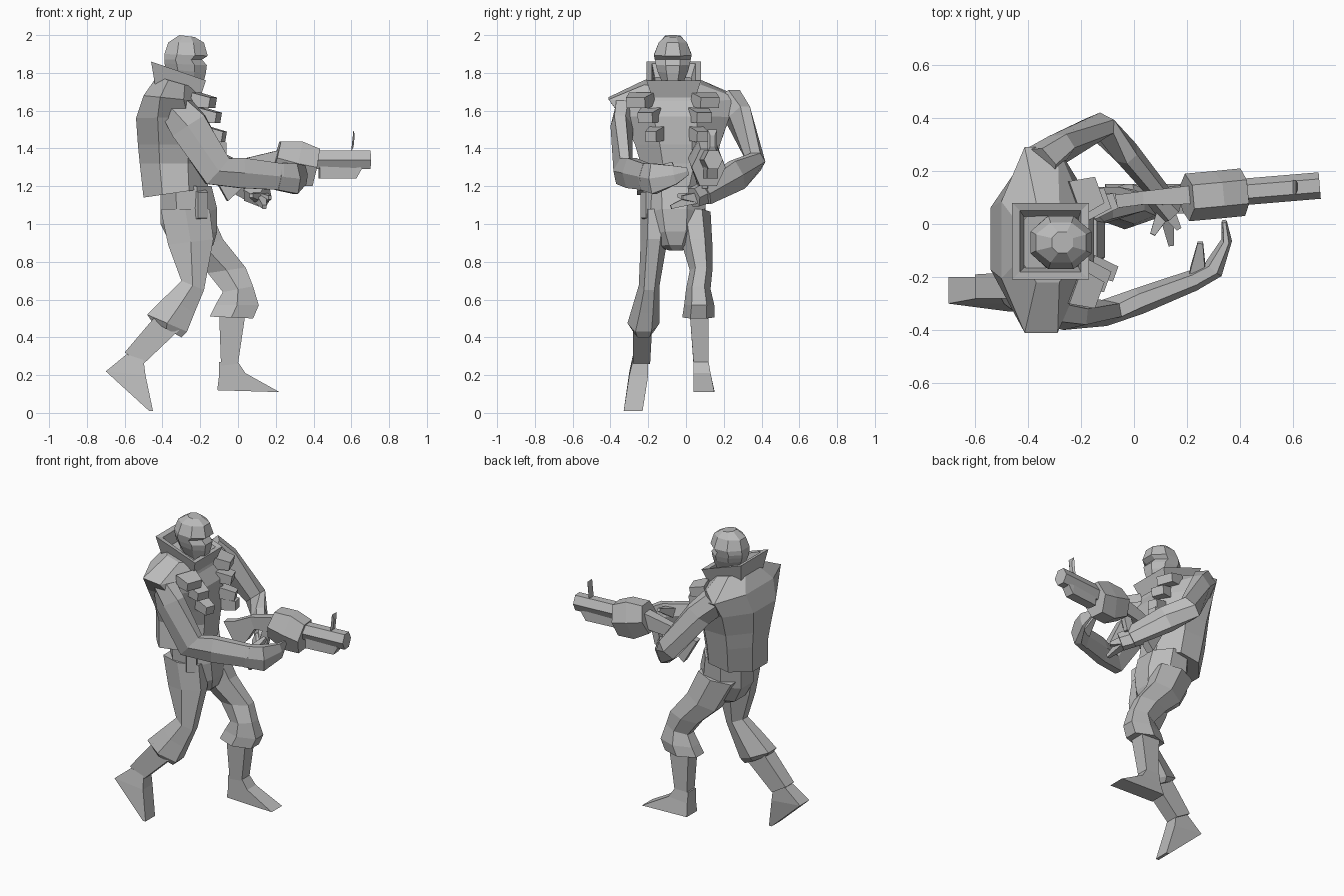
import bpy
import bmesh
import math
from mathutils import Vector, Matrix

default_cube = bpy.data.objects.get("Cube")
if default_cube:
    bpy.data.objects.remove(default_cube, do_unlink=True)

grey = bpy.data.materials.new("plain grey")
grey.use_nodes = True
grey.diffuse_color = (0.5, 0.5, 0.5, 1)
grey.node_tree.nodes["Principled BSDF"].inputs["Base Color"].default_value = grey.diffuse_color


def finish(name, bm):
    """Turn a bmesh into a flat shaded object."""
    bmesh.ops.recalc_face_normals(bm, faces=bm.faces)
    mesh = bpy.data.meshes.new(name)
    bm.to_mesh(mesh)
    bm.free()
    mesh.materials.append(grey)
    part = bpy.data.objects.new(name, mesh)
    bpy.context.collection.objects.link(part)
    return part


def skin(name, rings, capped=True):
    """Bridge successive rings of points with quads."""
    bm = bmesh.new()
    loops = [[bm.verts.new(point) for point in ring] for ring in rings]
    for lower, upper in zip(loops, loops[1:]):
        for i in range(len(lower)):
            j = (i + 1) % len(lower)
            bm.faces.new((lower[i], lower[j], upper[j], upper[i]))
    if capped:
        bm.faces.new(loops[0])
        bm.faces.new(loops[-1])
    return finish(name, bm)


def unit_ring(sides):
    """Polygon with a flat front, stretched to fill a unit square."""
    angles = [math.tau * (i + 0.5) / sides for i in range(sides)]
    wide = max(math.cos(a) for a in angles)
    tall = max(math.sin(a) for a in angles)
    return [(math.cos(a) / wide, math.sin(a) / tall) for a in angles]


def body(name, sections, sides=8, capped=True):
    """Loft sections given as front x, front z, back x, back z, y low, y high."""
    rings = []
    for front_x, front_z, back_x, back_z, low, high in sections:
        front, back = Vector((front_x, 0, front_z)), Vector((back_x, 0, back_z))
        middle, reach = (front + back) / 2, (front - back) / 2
        across = Vector((0, (high - low) / 2, 0))
        middle.y = (low + high) / 2
        rings.append([middle + reach * c + across * s for c, s in unit_ring(sides)])
    return skin(name, rings, capped)


def limb(name, stations, sides=6):
    """Sweep a polygon along stations given as x, y, z, half width, half height."""
    path = [Vector(station[:3]) for station in stations]
    rings = []
    for i, station in enumerate(stations):
        before, after = path[max(i - 1, 0)], path[min(i + 1, len(path) - 1)]
        along = (after - before).normalized()
        side = Vector((0, 0, 1)).cross(along).normalized()
        up = along.cross(side)
        rings.append([path[i] + side * station[3] * s + up * station[4] * c
                      for c, s in unit_ring(sides)])
    return skin(name, rings)


def block(name, centre, size, yaw=0, pitch=0, taper=0.75):
    """Box whose outward face is slightly smaller than its base."""
    bm = bmesh.new()
    bmesh.ops.create_cube(bm, size=1)
    for vert in bm.verts:
        if vert.co.x > 0:
            vert.co.y *= taper
            vert.co.z *= taper
    turn = Matrix.Rotation(math.radians(yaw), 4, "Z") @ Matrix.Rotation(math.radians(pitch), 4, "Y")
    bm.transform(Matrix.Translation(centre) @ turn @ Matrix.Diagonal((*size, 1)))
    return finish(name, bm)


# Jacket, with a broad back, sloping shoulders and a fold above the waist
body("jacket", [
    (-.16, 1.19, -.50, 1.14, -.26, .13),
    (-.16, 1.32, -.52, 1.32, -.24, .16),
    (-.15, 1.42, -.53, 1.42, -.27, .18),
    (-.15, 1.57, -.54, 1.56, -.34, .23),
    (-.20, 1.65, -.50, 1.68, -.41, .29),
    (-.22, 1.72, -.43, 1.78, -.22, .08),
])

# Square flared collar, low at the front and high at the back
body("collar", [
    (-.20, 1.67, -.44, 1.74, -.18, .05),
    (-.17, 1.76, -.46, 1.86, -.21, .08),
    (-.20, 1.76, -.43, 1.85, -.18, .05),
    (-.21, 1.69, -.41, 1.75, -.16, .02),
], sides=4, capped=False)

# Head with a recessed eye band and a narrow chin
body("head", [
    (-.22, 1.68, -.34, 1.70, -.13, -.01),
    (-.19, 1.72, -.36, 1.77, -.12, -.02),
    (-.17, 1.80, -.38, 1.82, -.15, .01),
    (-.165, 1.84, -.39, 1.85, -.16, .02),
    (-.19, 1.87, -.39, 1.87, -.165, .025),
    (-.16, 1.89, -.39, 1.90, -.17, .03),
    (-.18, 1.96, -.37, 1.96, -.145, .005),
    (-.23, 1.99, -.31, 2, -.11, -.03),
])

# Trousers: pelvis and rounded front flap
body("pelvis", [
    (-.14, 1.2, -.41, 1.2, -.23, .11),
    (-.11, 1.08, -.41, 1.0, -.22, .1),
    (-.11, .96, -.36, .9, -.19, .08),
    (-.13, .89, -.3, .87, -.14, .03),
    (-.16, .86, -.26, .86, -.09, -.02),
])

# Trouser legs with flared cuffs
body("right_trouser_leg", [
    (-.15, 1.08, -.41, 1.08, -.24, -.08),
    (-.13, .92, -.37, .89, -.24, -.10),
    (-.18, .65, -.30, .70, -.25, -.14),
    (-.23, .53, -.38, .62, -.28, -.14),
    (-.27, .43, -.48, .52, -.31, -.14),
    (-.30, .40, -.46, .49, -.29, -.16),
], sides=6)
body("left_trouser_leg", [
    (-.15, 1.08, -.39, 1.05, -.05, .13),
    (-.08, .92, -.28, .85, -.02, .14),
    (.04, .77, -.16, .74, .02, .14),
    (.08, .67, -.08, .64, 0, .13),
    (.11, .57, -.12, .57, -.01, .15),
    (.08, .50, -.15, .51, -.02, .15),
], sides=6)

# Shins and wedge shaped boots
body("right_shin", [
    (-.31, .44, -.43, .52, -.28, -.18),
    (-.50, .26, -.60, .32, -.28, -.19),
], sides=4)
body("right_boot", [
    (-.50, .28, -.59, .31, -.28, -.2),
    (-.49, .2, -.70, .22, -.3, -.2),
    (-.45, .01, -.47, .01, -.33, -.23),
], sides=4)
body("left_shin", [
    (.04, .53, -.10, .53, .02, .12),
    (0, .26, -.09, .25, .04, .12),
], sides=4)
body("left_boot", [
    (0, .27, -.10, .27, .04, .12),
    (.04, .21, -.1, .2, .04, .13),
    (.22, .11, -.11, .12, .04, .15),
], sides=4)

# Arms
limb("right_arm", [
    (-.33, -.31, 1.62, .07, .08),
    (-.26, -.34, 1.52, .06, .1),
    (-.11, -.335, 1.28, .05, .09),
    (.02, -.29, 1.27, .05, .08),
    (.23, -.21, 1.25, .04, .07),
])
limb("left_arm", [
    (-.36, .22, 1.65, .08, .08),
    (-.29, .28, 1.57, .06, .08),
    (-.13, .37, 1.33, .05, .07),
    (-.03, .27, 1.26, .05, .08),
    (.11, .1, 1.16, .04, .06),
])

# Hands with curled fingers
limb("right_hand", [
    (.21, -.22, 1.25, .04, .07),
    (.3, -.17, 1.24, .04, .08),
    (.35, -.06, 1.26, .02, .05),
    (.34, .01, 1.28, .01, .02),
])
limb("right_thumb", [(.24, -.18, 1.27, .03, .03), (.25, -.07, 1.32, .01, .01)], sides=4)
limb("left_palm", [(.06, .13, 1.18, .04, .06), (.14, .04, 1.14, .05, .05)])
for finger, (tip_x, tip_y, tip_z) in enumerate([(.07, -.04, 1.15), (.14, -.08, 1.09), (.17, -.02, 1.14)]):
    limb("left_finger_%d" % (finger + 1),
         [(.12, .06, 1.14, .03, .03), (tip_x, tip_y, tip_z, .01, .01)], sides=4)

# Rifle: stock, receiver, barrel, rail and sight
limb("rifle_stock", [
    (-.1, .08, 1.2, .025, .09),
    (-.03, .09, 1.24, .025, .07),
    (.05, .10, 1.31, .025, .04),
    (.22, .11, 1.34, .035, .05),
], sides=4)
limb("rifle_receiver", [
    (.2, .1, 1.35, .09, .09),
    (.31, .11, 1.32, .09, .12),
    (.41, .12, 1.3, .09, .1),
])
limb("rifle_barrel", [(.4, .12, 1.34, .05, .05), (.7, .145, 1.34, .05, .05)])
limb("rifle_under_rail", [
    (.43, .12, 1.28, .03, .04),
    (.62, .14, 1.28, .03, .04),
    (.65, .14, 1.3, .03, .01),
], sides=4)
block("rifle_sight", (.61, .14, 1.44), (.01, .05, .12), pitch=6, taper=0.5)
block("rifle_grip", (.14, .1, 1.25), (.05, .04, .15), pitch=15)

# Chest pouches in three descending pairs, narrower towards the waist
for row, (x, z, right_y, left_y) in enumerate([
        (-.18, 1.65, -.25, .11), (-.15, 1.57, -.2, .08), (-.12, 1.47, -.17, .07)]):
    for side, y, yaw in (("right", right_y, -20), ("left", left_y, 20)):
        block("%s_pouch_%d" % (side, row + 1), (x, y, z), (.1, .14 - row * .03, .075), yaw, pitch=10)

# Small pouches at the hip and belt
block("hip_pouch", (-.2, -.2, 1.1), (.06, .08, .18), yaw=-60)
block("belt_pouch", (-.11, .08, 1.4), (.09, .08, .08), yaw=10)
